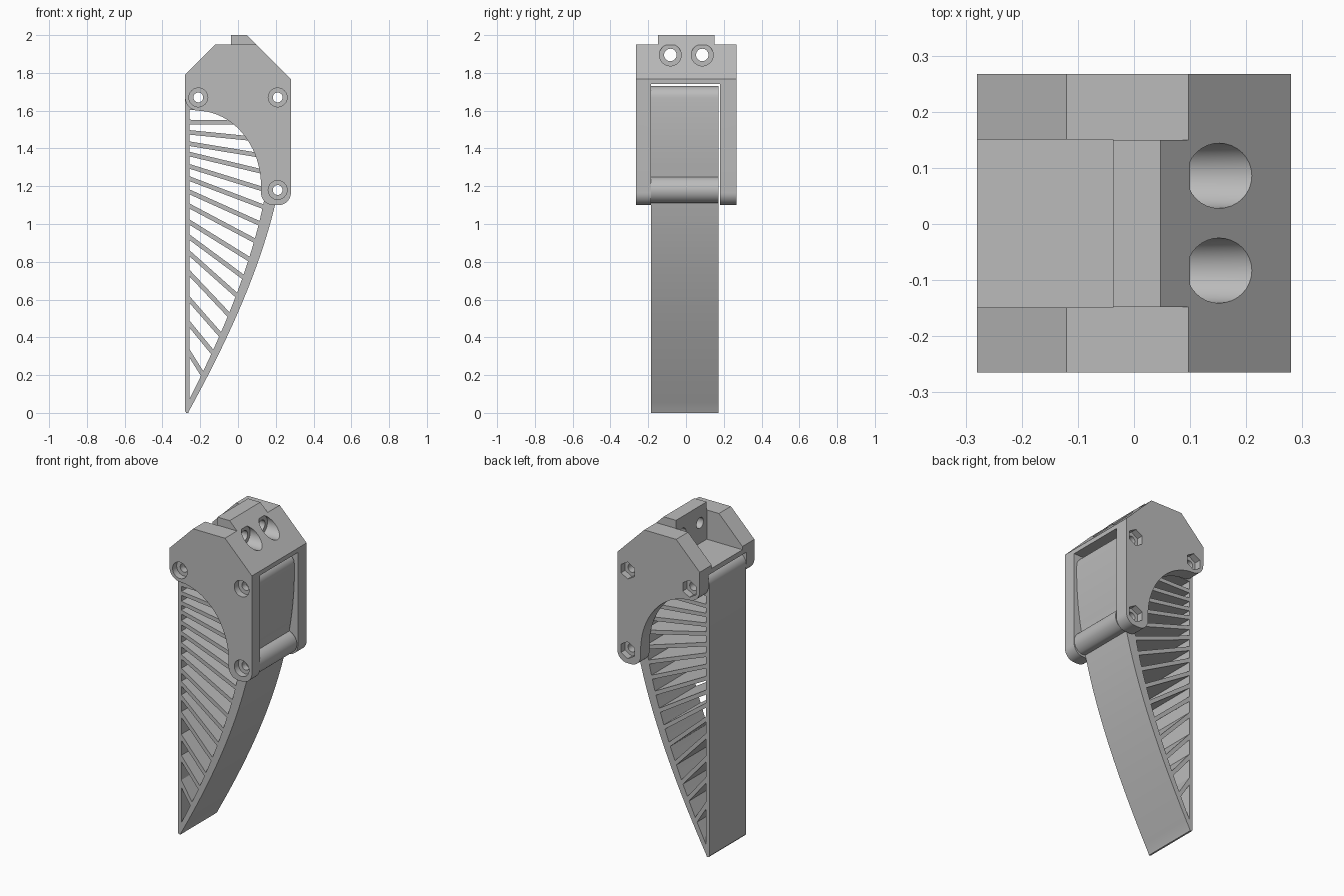
import bpy, bmesh, math
from mathutils import Vector

if "Cube" in bpy.data.objects:
    bpy.data.objects.remove(bpy.data.objects["Cube"])

grey = bpy.data.materials.new("grey plastic")
grey.diffuse_color = (0.5, 0.5, 0.5, 1)
grey.use_nodes = True
grey.node_tree.nodes["Principled BSDF"].inputs["Base Color"].default_value = grey.diffuse_color


def arc(cx, cz, rx, rz, a0, a1, n=10):
    """Points on an ellipse arc in the x-z plane, angles in degrees."""
    angles = [math.radians(a0 + (a1 - a0) * i / n) for i in range(n + 1)]
    return [(cx + rx * math.cos(a), cz + rz * math.sin(a)) for a in angles]


def prisms(name, jobs, axis="Y"):
    """One object from closed profiles, each (points, start, end) along an axis."""
    bm = bmesh.new()
    for pts, a, b in jobs:
        if axis == "Y":
            verts = [bm.verts.new((u, a, v)) for u, v in pts]
            step = Vector((0, b - a, 0))
        else:
            verts = [bm.verts.new((a, u, v)) for u, v in pts]
            step = Vector((b - a, 0, 0))
        face = bm.faces.new(verts)
        ext = bmesh.ops.extrude_face_region(bm, geom=[face], use_keep_orig=True)
        moved = [g for g in ext["geom"] if isinstance(g, bmesh.types.BMVert)]
        bmesh.ops.translate(bm, verts=moved, vec=step)
    bmesh.ops.recalc_face_normals(bm, faces=bm.faces[:])
    mesh = bpy.data.meshes.new(name)
    bm.to_mesh(mesh)
    bm.free()
    mesh.materials.append(grey)
    ob = bpy.data.objects.new(name, mesh)
    bpy.context.collection.objects.link(ob)
    return ob


def cut(ob, cutter):
    """Subtract a cutter and discard it."""
    mod = ob.modifiers.new("cut", "BOOLEAN")
    mod.operation, mod.solver, mod.object = "DIFFERENCE", "EXACT", cutter
    cutter.hide_render = True
    bpy.context.view_layer.objects.active = ob
    bpy.ops.object.modifier_apply(modifier=mod.name)
    bpy.data.objects.remove(cutter)


def disc(c, r, n=32, turn=0):
    return arc(c[0], c[1], r, r, turn, turn + 360 * (n - 1) / n, n - 1)


def rect(u0, u1, v0, v1):
    return [(u0, v0), (u1, v0), (u1, v1), (u0, v1)]


pins = [(-0.21, 1.67), (0.21, 1.67), (0.21, 1.18)]

# Bracket: chamfered outline with a curved throat
outline = [(-0.28, 1.79), (-0.07, 2.0), (0.047, 2.0), (0.28, 1.767)]
outline += arc(0.215, 1.165, 0.065, 0.065, 0, -90)
outline += arc(0.187, 1.165, 0.065, 0.065, -90, -180)
outline += arc(-0.22, 1.2, 0.342, 0.4, 0, 88, 24)
outline += arc(-0.21, 1.67, 0.07, 0.07, -90, -180)
bracket = prisms("bracket", [(outline, -0.265, 0.267)])

# Shoulders beside the mounting tab, rear pocket and finger cavity
cut(bracket, prisms("shoulders", [(rect(-0.4, 0.4, 1.95, 2.2), -0.4, -0.148),
                                  (rect(-0.4, 0.4, 1.95, 2.2), 0.15, 0.4)]))
cut(bracket, prisms("pocket", [(rect(-0.4, -0.037, 1.77, 2.2), -0.149, 0.151)]))
cut(bracket, prisms("cavity", [(rect(-0.4, 0.4, 1.0, 1.74), -0.186, 0.181)]))

# Mounting holes with counterbores in the tab
ys = (-0.083, 0.086)
cut(bracket, prisms("mount_holes", [(disc((y, 1.895), 0.033), -0.2, 0.4) for y in ys], "X"))
cut(bracket, prisms("mount_bores", [(disc((y, 1.895), 0.058), 0.1, 0.4) for y in ys], "X"))

# Pin holes: round recesses at the front, hexagonal ones at the back
cut(bracket, prisms("pin_holes", [(disc(p, 0.026), -0.4, 0.4) for p in pins]))
cut(bracket, prisms("pin_recesses", [(disc(p, 0.05), -0.4, -0.225) for p in pins]
                    + [(disc(p, 0.052, 6, 30), 0.227, 0.4) for p in pins]))


# Flexible finger: curved outer wall
def outer(z):
    return -0.265 + 0.5508 * z - 0.0791 * z ** 2 - 0.0369 * z ** 3


def inner(z):
    return outer(z) - 0.03 - 0.03 * z


LEFT = -0.257
shape = [(-0.28, 0.008), (-0.274, 0), (-0.263, 0)]
shape += [(outer(z), z) for z in [0.01 + 1.105 * i / 24 for i in range(25)]]
shape += arc(0.21, 1.18, 0.07, 0.07, -75, 75, 16)
shape += [(outer(z), z) for z in [1.26 + 0.4 * i / 8 for i in range(9)]]
shape += arc(0.202, 1.67, 0.06, 0.06, 0, 90)
shape += arc(-0.22, 1.67, 0.06, 0.06, 90, 180)
finger = prisms("finger", [(shape, -0.184, 0.173)])


def meet(z0, slope):
    """Height where a falling rib edge reaches the curved wall."""
    lo, hi = 0.0, 1.7
    for _ in range(40):
        z = (lo + hi) / 2
        if z - z0 + slope * (inner(z) - LEFT) < 0:
            lo = z
        else:
            hi = z
    return lo


# Ribs as (height at straight wall, downward slope); gaps between them are cut
ribs = [(1.615, 0), (1.54, 0.01), (1.485, 0.1), (1.425, 0.165), (1.37, 0.24),
        (1.305, 0.31), (1.24, 0.38), (1.17, 0.45), (1.095, 0.53), (1.01, 0.62),
        (0.93, 0.74), (0.845, 0.89), (0.74, 1.06), (0.6, 1.14), (0.47, 1.22),
        (0.315, 1.6)]
gaps = []
for i, (z, s) in enumerate(ribs):
    top = z - 0.012 * math.hypot(1, s)
    zt = meet(top, s)
    if i + 1 < len(ribs):
        z2, s2 = ribs[i + 1]
        low = z2 + 0.012 * math.hypot(1, s2)
        zb = meet(low, s2)
    else:
        low = zb = meet(0.07, 30)
    pts = [(LEFT, top)] + [(inner(zt + (zb - zt) * k / 4), zt + (zb - zt) * k / 4)
                           for k in range(5)]
    if i + 1 < len(ribs):
        pts.append((LEFT, low))
    gaps.append((pts, -0.4, 0.4))
cut(finger, prisms("rib_gaps", gaps))
cut(finger, prisms("finger_pin_holes", [(disc(p, 0.026), -0.4, 0.4) for p in pins]))

# Smooth the curves, keep the machined edges
for ob in (bracket, finger):
    bpy.ops.object.select_all(action="DESELECT")
    ob.select_set(True)
    bpy.context.view_layer.objects.active = ob
    bpy.ops.object.shade_smooth_by_angle(angle=math.radians(25))
